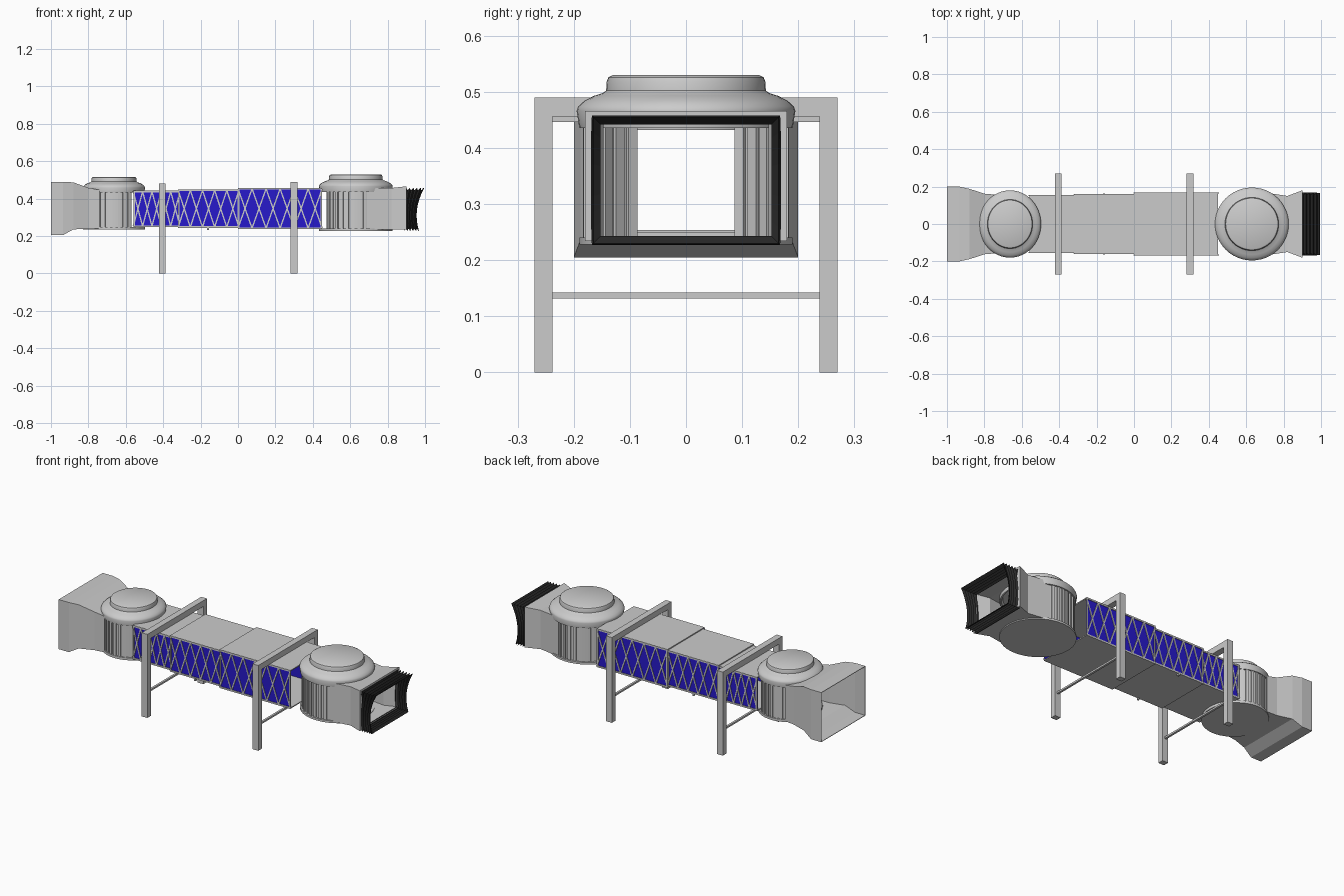
import bpy, bmesh, math
from mathutils import Matrix, Vector

if "Cube" in bpy.data.objects:
    bpy.data.objects.remove(bpy.data.objects["Cube"])


def material(name, col):
    m = bpy.data.materials.new(name)
    m.diffuse_color = col
    m.use_nodes = True
    m.node_tree.nodes["Principled BSDF"].inputs["Base Color"].default_value = m.diffuse_color
    return m


BLUE = material("blue_glass", (0.02, 0.01, 0.6, 1))
BLACK = material("black_rubber", (0.02, 0.02, 0.02, 1))


def finish(name, bm, mat=None, thick=0, smooth=False, normals=True):
    if normals:
        bmesh.ops.recalc_face_normals(bm, faces=bm.faces)
    me = bpy.data.meshes.new(name)
    bm.to_mesh(me)
    bm.free()
    ob = bpy.data.objects.new(name, me)
    bpy.context.collection.objects.link(ob)
    if mat:
        me.materials.append(mat)
    if thick:
        s = ob.modifiers.new("thickness", "SOLIDIFY")
        s.thickness, s.offset = thick, -1
    if smooth:
        bpy.context.view_layer.objects.active = ob
        ob.select_set(True)
        bpy.ops.object.shade_smooth_by_angle(angle=math.radians(35))
        ob.select_set(False)
    return ob


def add_box(bm, x0, x1, y0, y1, z0, z1):
    m = Matrix.Translation(((x0 + x1) / 2, (y0 + y1) / 2, (z0 + z1) / 2))
    m = m @ Matrix.Diagonal((x1 - x0, y1 - y0, z1 - z0, 1))
    bmesh.ops.create_cube(bm, size=1, matrix=m)


def add_bar(bm, xa, za, xb, zb, y, w=0.007, d=0.005):
    # straight bar in an xz plane
    v = Vector((xb - xa, 0, zb - za))
    m = Matrix.Translation(((xa + xb) / 2, y, (za + zb) / 2))
    m = m @ Matrix.Rotation(-math.atan2(v.z, v.x), 4, 'Y')
    bmesh.ops.create_cube(bm, size=1, matrix=m @ Matrix.Diagonal((v.length, d, w, 1)))


def loft(name, rings, closed=True, **kw):
    bm = bmesh.new()
    rows = [[bm.verts.new(p) for p in r] for r in rings]
    n = len(rows[0])
    for a, b in zip(rows, rows[1:]):
        for i in range(n if closed else n - 1):
            j = (i + 1) % n
            bm.faces.new((a[i], a[j], b[j], b[i]))
    return finish(name, bm, **kw)


def rect(x, y, z0, z1):
    return [(x, -y, z0), (x, y, z0), (x, y, z1), (x, -y, z1)]


def revolve(name, cx, sx, sy, profile, n=48):
    bm = bmesh.new()
    rows = []
    for r, z in profile:
        rows.append([bm.verts.new((cx + sx * r * math.cos(2 * math.pi * i / n),
                                   sy * r * math.sin(2 * math.pi * i / n), z)) for i in range(n)])
    for a, b in zip(rows, rows[1:]):
        for i in range(n):
            bm.faces.new((a[i], a[(i + 1) % n], b[(i + 1) % n], b[i]))
    bm.faces.new(rows[0])
    bm.faces.new(rows[-1])
    return finish(name, bm, smooth=True)


# Telescoping tunnel sections: x0, x1, half width, z0, z1, lattice cells
sections = [("inner", -0.56, -0.31, 0.155, 0.248, 0.443, 5),
            ("middle", -0.32, 0.005, 0.161, 0.243, 0.450, 5),
            ("outer", 0.0, 0.45, 0.168, 0.237, 0.458, 6)]
for nm, x0, x1, w, z0, z1, cells in sections:
    bm = bmesh.new()
    add_box(bm, x0, x1, -w, w, z1 - 0.006, z1)
    add_box(bm, x0, x1, -w, w, z0, z0 + 0.006)
    finish(nm + "_tunnel_roof_and_floor", bm)
    glass, lat = bmesh.new(), bmesh.new()
    for s in (-1, 1):
        ys = sorted((s * (w - 0.007), s * (w - 0.003)))
        add_box(glass, x0, x1, ys[0], ys[1], z0 + 0.006, z1 - 0.006)
        y = s * (w - 0.002)
        p = (x1 - x0) / cells
        for i in range(cells):
            a, b = x0 + i * p, x0 + (i + 1) * p
            add_bar(lat, a, z0 + 0.005, b, z1 - 0.005, y)
            add_bar(lat, a, z1 - 0.005, b, z0 + 0.005, y)
        for z in (z0 + 0.005, z1 - 0.005):
            add_bar(lat, x0, z, x1, z, y, 0.009)
        for x in (x0 + 0.004, x1 - 0.004):
            add_bar(lat, x, z0, x, z1, y, 0.008)
    finish(nm + "_tunnel_glass", glass, BLUE)
    finish(nm + "_tunnel_lattice", lat)

# Small roller guides under the middle section
bm = bmesh.new()
for s in (-1, 1):
    add_box(bm, -0.165, -0.155, s * 0.158 - 0.005, s * 0.158 + 0.005, 0.232, 0.25)
finish("tunnel_guides", bm)

# Support portals
for nm, cx, top in (("rear", -0.405, 0.48), ("front", 0.30, 0.49)):
    bm = bmesh.new()
    h = 0.018
    for s in (-1, 1):
        ys = sorted((s * 0.238, s * 0.27))
        add_box(bm, cx - h, cx + h, ys[0], ys[1], 0, top)
    add_box(bm, cx - h, cx + h, -0.238, 0.238, top - 0.034, top)
    add_box(bm, cx - 0.006, cx + 0.006, -0.238, 0.238, 0.132, 0.142)
    finish(nm + "_support_portal", bm)


def slatted_wall(name, cx, rx, ry, z0, z1, a0, a1, n):
    # curved curtain of alternating proud and recessed slats, both sides
    for side, s in (("right", -1), ("left", 1)):
        pts = []
        for i in range(n):
            k = 1.0 if i % 2 else 0.965
            for t in (i, i + 1):
                a = math.radians(a0 + (a1 - a0) * t / n)
                pts.append((cx + rx * k * math.cos(a), s * ry * k * math.sin(a)))
        loft(name + "_" + side, [[(x, y, z) for x, y in pts] for z in (z0, z1)],
             closed=False, thick=0.004)


# Rotundas: domed roof, floor disc and slatted walls
def roof(nm, cx, sx, sy, z, k):
    prof = [(0.93, -0.030), (0.975, -0.030), (1, 0.0), (0.985, 0.008), (0.93, 0.018), (0.84, 0.027),
            (0.76, 0.032), (0.73, 0.036), (0.725, 0.052), (0.71, 0.060), (0.67, 0.064)]
    revolve(nm + "_roof", cx, sx, sy, [(0.9, z - 0.012)] + [(r, z + d * k) for r, d in prof])


roof("rear_rotunda", -0.663, 0.166, 0.180, 0.459, 0.9)
roof("front_rotunda", 0.630, 0.197, 0.195, 0.466, 1.0)
revolve("rear_rotunda_floor", -0.663, 0.166, 0.175, [(1, 0.234), (1, 0.248)])
revolve("front_rotunda_floor", 0.630, 0.197, 0.190, [(1, 0.228), (1, 0.240)])
slatted_wall("rear_rotunda_wall", -0.663, 0.158, 0.172, 0.240, 0.450, 52, 128, 15)
slatted_wall("front_rotunda_wall", 0.630, 0.188, 0.184, 0.232, 0.460, 68, 150, 17)

# Flared terminal connection at the rear, open through
loft("terminal_hood", [rect(-1, 0.2, 0.205, 0.49), rect(-0.935, 0.2, 0.205, 0.49),
                       rect(-0.88, 0.188, 0.236, 0.487), rect(-0.80, 0.162, 0.238, 0.458),
                       rect(-0.74, 0.157, 0.240, 0.447)], thick=0.004)

# Cabin between the front rotunda and the bellows
loft("cabin_shell", [rect(0.69, 0.170, 0.234, 0.457), rect(0.82, 0.150, 0.234, 0.457),
                     rect(0.90, 0.180, 0.234, 0.466), rect(0.90, 0.158, 0.240, 0.450)], thick=0.004)

# Concave pleated docking bellows
rings, pleats, steps = [], 5, 8
for i in range(2 * pleats + 1):
    t = i / (2 * pleats)
    inset = 0.0 if i % 2 == 0 else 0.013
    y, z0, z1 = 0.165 - inset, 0.230 + inset, 0.455 - inset

    def px(z):
        u = (z - 0.310) / 0.145
        return 0.885 + t * 0.070 + 0.04 * u * u * (0.35 + 0.65 * t)
    zs = [z0 + (z1 - z0) * k / steps for k in range(steps + 1)]
    rings.append([(px(z), y, z) for z in zs] + [(px(z), -y, z) for z in reversed(zs)])
loft("docking_bellows", rings, mat=BLACK, thick=0.004)
